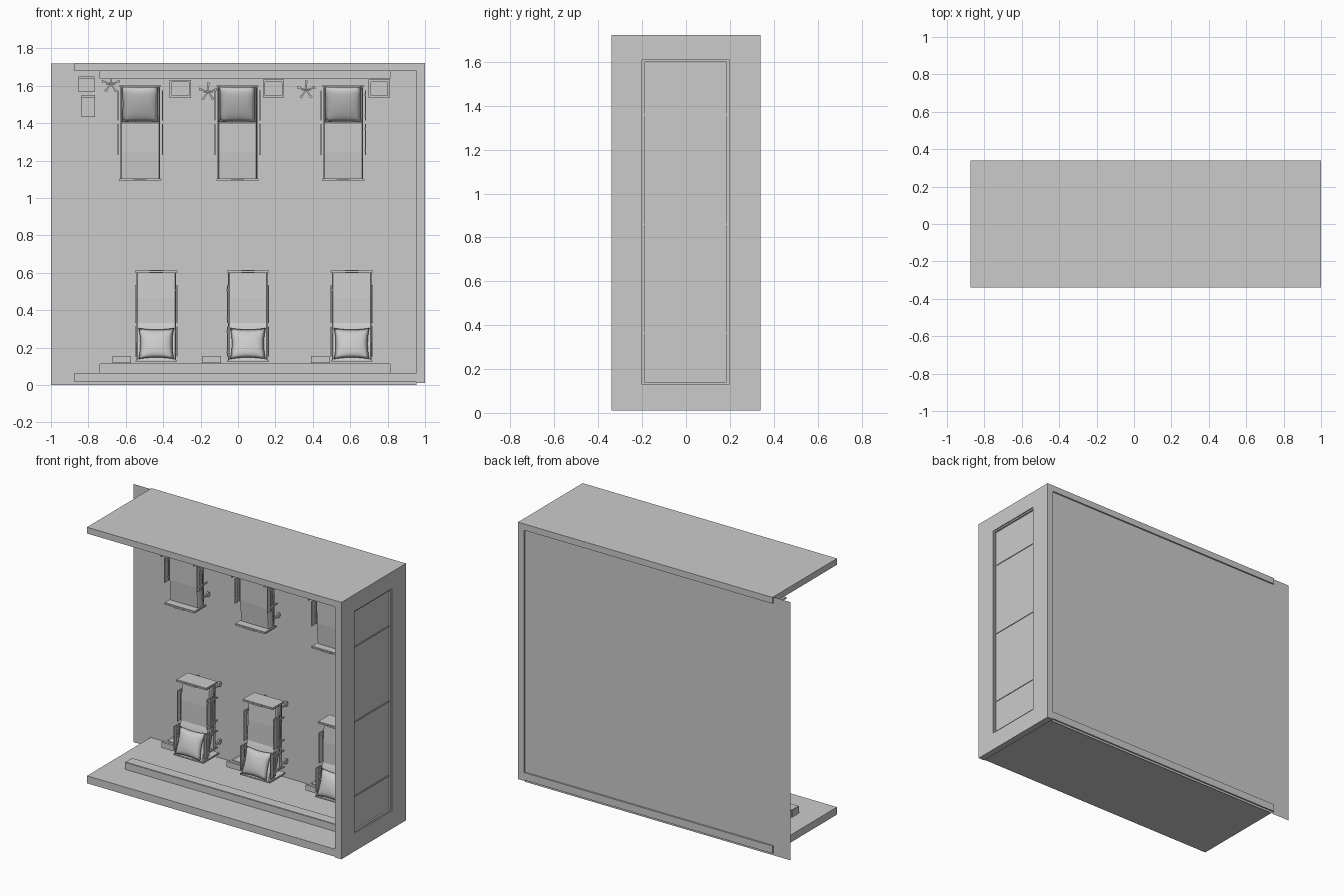
import bpy, bmesh, math
from mathutils import Vector

if "Cube" in bpy.data.objects:
    bpy.data.objects.remove(bpy.data.objects["Cube"])

FLOOR_Y = 0.33  # the room lies on its back: its floor is a plane facing -y


def finish(name, bm, smooth=False):
    bmesh.ops.recalc_face_normals(bm, faces=bm.faces)
    me = bpy.data.meshes.new(name)
    bm.to_mesh(me)
    bm.free()
    ob = bpy.data.objects.new(name, me)
    bpy.context.collection.objects.link(ob)
    if smooth:
        for p in me.polygons:
            p.use_smooth = True
    return ob


def add_box(bm, lo, hi, place=Vector):
    vs = [bm.verts.new(place((x, y, z))) for x in (lo[0], hi[0])
          for y in (lo[1], hi[1]) for z in (lo[2], hi[2])]
    for f in ((0, 1, 3, 2), (4, 6, 7, 5), (0, 4, 5, 1), (2, 3, 7, 6), (0, 2, 6, 4), (1, 5, 7, 3)):
        bm.faces.new([vs[i] for i in f])


def boxes(name, items, place=Vector, bevel=0):
    bm = bmesh.new()
    for lo, hi in items:
        add_box(bm, lo, hi, place)
    if bevel:
        bmesh.ops.bevel(bm, geom=bm.edges[:], offset=bevel, segments=2, affect='EDGES')
    return finish(name, bm)


def placer(x0, z0, s=1):
    # local (across, along, height above floor) to world
    return lambda p: Vector((x0 + p[0], FLOOR_Y - p[2], z0 + s * p[1]))


def sheet(name, profile, half, thick, place):
    # bent slab: (along, height) profile swept across the bed
    bm = bmesh.new()
    rings = [[bm.verts.new(place((u, l, h + t))) for u, t in
              ((-half, 0), (half, 0), (half, thick * .8), (half * .95, thick),
               (-half * .95, thick), (-half, thick * .8))] for l, h in profile]
    for a, b in zip(rings, rings[1:]):
        for i in range(6):
            j = (i + 1) % 6
            bm.faces.new((a[i], a[j], b[j], b[i]))
    bm.faces.new(rings[0])
    bm.faces.new(rings[-1])
    finish(name, bm)


def pillow(place, half_u, half_l, thick, l0, h0, slope, pinch):
    # two domed grids joined along a pinched outline
    bm = bmesh.new()
    n = 10
    for side in (1, -1):
        g = []
        for i in range(n + 1):
            row = []
            for j in range(n + 1):
                a, b = 2 * i / n - 1, 2 * j / n - 1
                u = a * half_u * (1 - pinch * (1 - b * b))
                l = b * half_l * (1 - pinch * (1 - a * a))
                t = side * thick * ((1 - a * a) * (1 - b * b)) ** .5
                row.append(bm.verts.new(place((u, l0 + l, h0 + slope * l + t))))
            g.append(row)
        for i in range(n):
            for j in range(n):
                bm.faces.new((g[i][j], g[i + 1][j], g[i + 1][j + 1], g[i][j + 1]))
    bmesh.ops.remove_doubles(bm, verts=bm.verts, dist=1e-5)
    finish("pillow", bm, True)


def bed(x0, z0, s, L, upper):
    P = placer(x0, z0, s)
    # chassis, posts and cross bars
    boxes("bed_frame", [((-.09, .04, .07), (.09, L - .02, .095)),
                        ((-.05, .10, .03), (.05, L - .1, .07))]
          + [((sx * .08 - .007, l - .007, .015), (sx * .08 + .007, l + .007, .075))
             for sx in (-1, 1) for l in (.06, L - .05)], P)
    # castors
    bm = bmesh.new()
    for sx in (-1, 1):
        for l in (.06, L - .05):
            r = [[bm.verts.new(P((sx * .08 + w, l + .016 * math.cos(k * math.pi / 6),
                                  .016 + .016 * math.sin(k * math.pi / 6)))) for k in range(12)]
                 for w in (-.006, .006)]
            for k in range(12):
                bm.faces.new((r[0][k], r[0][k - 1], r[1][k - 1], r[1][k]))
            bm.faces.new(r[0])
            bm.faces.new(r[1])
    finish("bed_wheels", bm)
    # mattress with raised back section
    sheet("mattress_base", [(.01, .175), (.2, .11), (L - .015, .095)], .106, .012, P)
    sheet("mattress", [(.013, .187), (.19, .128), (.21, .12), (L * .7, .118), (L - .015, .107)],
          .105, .042, P)
    # head and foot boards
    boxes("headboard", [((-.112, 0, .06), (.112, .012, .23))], P, .003)
    boxes("footboard", [((-.113, L - .014, .075), (.113, L, .2))], P, .003)
    boxes("footboard_trim", [((-.035, L - .012, .2), (.035, L - .002, .207))], P)
    # side guards with struts
    rails = []
    for sx in (-1, 1):
        for l0, l1, h in ((.03, .19, .165), (.21, L - .14 if upper else L - .08, .13)):
            u = sx * (.119 if upper else .11)
            rails.append(((u - .003, l0, h), (u + .003, l1, h + .018)))
            rails.append(((u - .003, l0, h + .028), (u + .003, l1, h + .058)))
            rails += [((u - .0035, l, .08), (u + .0035, l + .01, h + .056))
                      for l in (l0 + .02, l1 - .03)]
    boxes("side_rails", rails, P)
    if upper:
        pillow(P, .095, .095, .024, .105, .208, -.33, .02)
    else:
        pillow(P, .095, .083, .028, .1, .212, -.33, .1)


# room shell
bm = bmesh.new()
bm.faces.new([bm.verts.new(p) for p in ((-1, FLOOR_Y, 0), (.955, FLOOR_Y, 0),
                                        (.955, FLOOR_Y, 1.72), (-1, FLOOR_Y, 1.72))])
finish("room_floor", bm)
boxes("lower_wall", [((-.875, -.34, .015), (.955, .34, .065))])
boxes("upper_wall", [((-.875, -.34, 1.68), (.955, .34, 1.722))])

# end wall around the long window
boxes("window_wall", [((.955, -.34, .01), (1, .34, .13)), ((.955, -.34, 1.61), (1, .34, 1.722)),
                      ((.955, -.34, .13), (1, -.2, 1.61)), ((.955, .195, .13), (1, .34, 1.61))])
boxes("window_pane", [((.972, -.2, .13), (.982, .195, 1.61))])
boxes("window_bars", [((.967, -.19, z - .004), (.987, .185, z + .004)) for z in (.365, .86, 1.36)]
      + [((.962, -.2, z), (.993, .195, z + .01)) for z in (.13, 1.6)]
      + [((.962, y, .14), (.993, y + .01, 1.6)) for y in (-.2, .185)])

# service rails above the bed heads
for name, z0, z1 in (("lower_service_rail", .065, .115), ("upper_service_rail", 1.635, 1.68)):
    boxes(name, [((-.74, -.135, z0), (.815, -.06, z1))], bevel=.003)

# beds
for x in (-.437, .053, .608):
    bed(x, .122, 1, .492, False)
for x in (-.523, -.003, .562):
    bed(x, 1.605, -1, .515, True)

# bedside cabinets
for x in (-.622, -.142, .44):
    boxes("lower_cabinet", [((-.045, 0, 0), (.045, .03, .16)), ((-.05, -.003, .16), (.05, .035, .175)),
                            ((-.03, .03, .05), (.03, .035, .14))], placer(x, .12))
for x, z in ((-.308, 1.583), (.19, 1.585), (.755, 1.585)):
    boxes("upper_cabinet", [((-.05, -.042, .01), (.05, .042, .165)),
                            ((-.057, -.048, .165), (.057, -.036, .185)),
                            ((-.057, .036, .165), (.057, .048, .185)),
                            ((-.057, -.036, .165), (-.045, .036, .185)),
                            ((.045, -.036, .165), (.057, .036, .185)),
                            ((-.035, -.046, .03), (.035, -.042, .14))], placer(x, z))

# drip stands with five-legged bases
for x, z in ((-.68, 1.61), (-.16, 1.567), (.365, 1.577)):
    P = placer(x, z)
    bm = bmesh.new()
    add_box(bm, (-.005, -.005, .01), (.005, .005, .27), P)
    add_box(bm, (-.025, -.003, .265), (.025, .003, .272), P)
    for k in range(5):
        a = k * math.tau / 5 + .3
        c, s = math.cos(a), math.sin(a)
        add_box(bm, (0, -.004, .012), (.045, .004, .022),
                lambda p: P((p[0] * c - p[1] * s, p[0] * s + p[1] * c, p[2])))
        add_box(bm, (.038, -.007, 0), (.05, .007, .014),
                lambda p: P((p[0] * c - p[1] * s, p[0] * s + p[1] * c, p[2])))
    finish("drip_stand", bm)

# two visitor chairs in the corner
for x, z, w, d in ((-.81, 1.608, .042, .042), (-.8, 1.492, .036, .058)):
    boxes("corner_chair", [((-w, -d, .06), (w, d, .085)), ((-w, d - .012, .085), (w, d, .17))]
          + [((sx * (w - .006) - .005, sl * (d - .006) - .005, 0),
              (sx * (w - .006) + .005, sl * (d - .006) + .005, .06))
             for sx in (-1, 1) for sl in (-1, 1)], placer(x, z))
